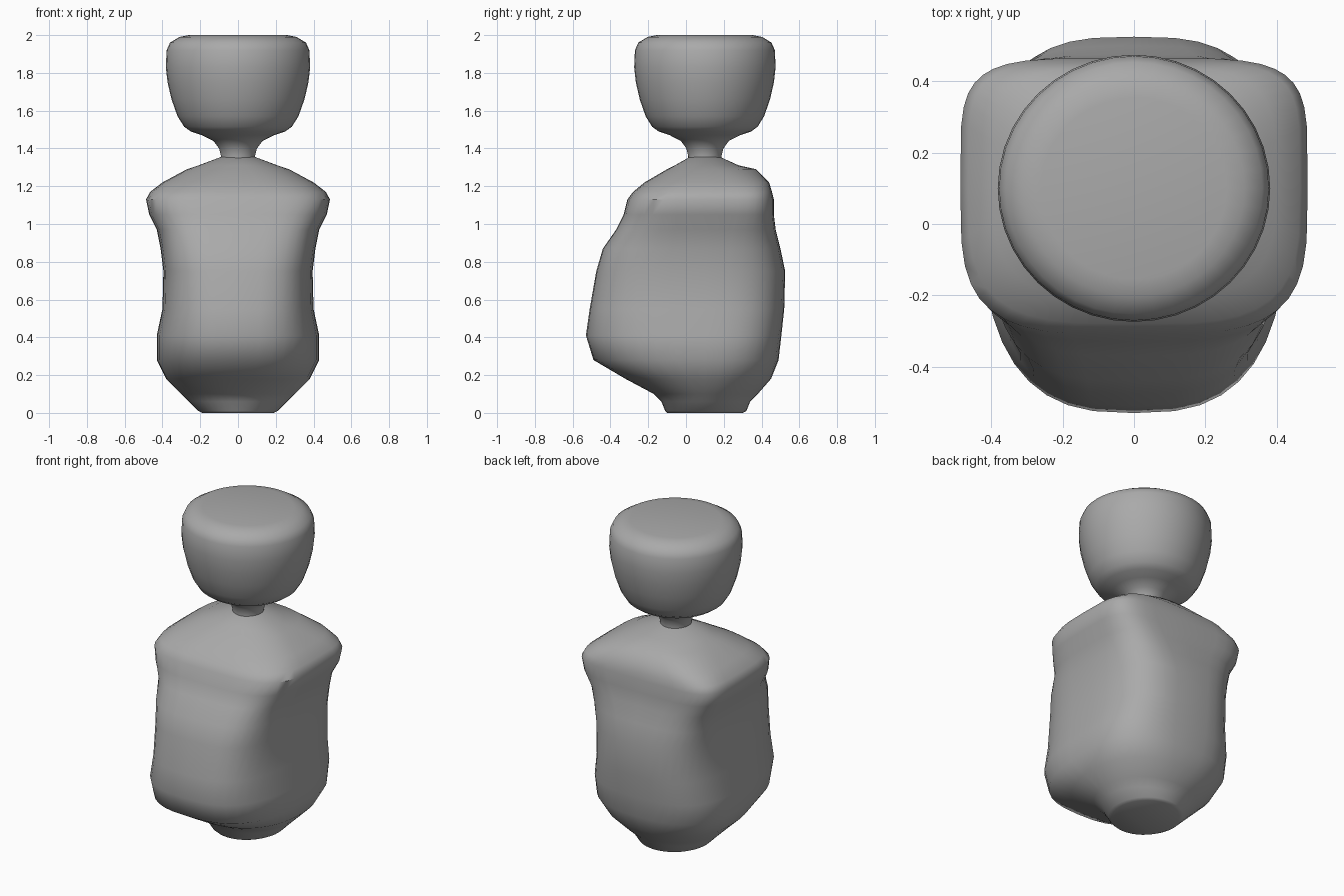
import bpy
import bmesh
from math import cos, sin, pi, copysign

default_cube = bpy.data.objects.get("Cube")
if default_cube:
    bpy.data.objects.remove(default_cube, do_unlink=True)

SEGMENTS = 40
AXIS_Y = 0.1

grey = bpy.data.materials.new("plain grey")
grey.use_nodes = True
colour = (0.4, 0.4, 0.4, 1)
grey.diffuse_color = colour
grey.node_tree.nodes["Principled BSDF"].inputs["Base Color"].default_value = colour


def power(value, exponent):
    """Signed power, used to square off a circle."""
    return copysign(abs(value) ** exponent, value)


def section(z, half_width, front, back, front_square, back_square):
    """Rounded-box outline with separate front and back depth and squareness."""
    points = []
    for step in range(SEGMENTS):
        angle = 2 * pi * step / SEGMENTS
        is_back = sin(angle) > 0
        depth = back - AXIS_Y if is_back else AXIS_Y - front
        square = back_square if is_back else front_square
        x = half_width * power(cos(angle), 2 / square)
        y = AXIS_Y + depth * power(sin(angle), 2 / square)
        points.append((x, y, z))
    return points


def loft(name, sections):
    """Skin a stack of outlines and close both ends."""
    bm = bmesh.new()
    rings = [[bm.verts.new(point) for point in outline] for outline in sections]
    for lower, upper in zip(rings, rings[1:]):
        for i in range(SEGMENTS):
            j = (i + 1) % SEGMENTS
            bm.faces.new((lower[i], lower[j], upper[j], upper[i]))
    bm.faces.new(list(reversed(rings[0])))
    bm.faces.new(rings[-1])
    bmesh.ops.recalc_face_normals(bm, faces=bm.faces)
    mesh = bpy.data.meshes.new(name)
    bm.to_mesh(mesh)
    bm.free()
    mesh.materials.append(grey)
    part = bpy.data.objects.new(name, mesh)
    bpy.context.collection.objects.link(part)
    bpy.ops.object.select_all(action="DESELECT")
    part.select_set(True)
    bpy.context.view_layer.objects.active = part
    bpy.ops.object.shade_smooth_by_angle(angle=pi / 4)
    return part


# Body: height, half width, front, back, front squareness, back squareness
body_profile = [
    (0, 0.19, -0.1, 0.3, 2, 2),
    (0.01, 0.21, -0.11, 0.32, 2, 2),
    (0.06, 0.26, -0.13, 0.34, 2, 2),
    (0.1, 0.3, -0.17, 0.38, 2.1, 2.1),
    (0.18, 0.38, -0.32, 0.45, 2.4, 2.3),
    (0.28, 0.43, -0.49, 0.49, 2.7, 2.6),
    (0.41, 0.43, -0.53, 0.505, 2.8, 2.8),
    (0.55, 0.4, -0.51, 0.52, 3, 2.9),
    (0.75, 0.395, -0.475, 0.525, 3.2, 3),
    (0.87, 0.41, -0.44, 0.5, 3.3, 3.4),
    (0.97, 0.43, -0.37, 0.475, 3.4, 4),
    (1.05, 0.47, -0.33, 0.465, 3.6, 4.8),
    (1.13, 0.487, -0.31, 0.465, 3.7, 5),
    (1.17, 0.465, -0.28, 0.455, 3.5, 5),
    (1.22, 0.4, -0.22, 0.44, 3, 4),
    (1.29, 0.27, -0.1, 0.37, 2.4, 2.6),
    (1.31, 0.21, -0.06, 0.28, 2.2, 2.2),
    (1.355, 0.09, 0.02, 0.18, 2, 2),
]
loft("body", [section(*row) for row in body_profile])

# Neck flaring into a flat-topped head: height, radius
head_profile = [
    (1.33, 0.09), (1.36, 0.09), (1.4, 0.1), (1.44, 0.13), (1.47, 0.19),
    (1.49, 0.25), (1.515, 0.285), (1.57, 0.32), (1.66, 0.352),
    (1.75, 0.373), (1.83, 0.382), (1.92, 0.378), (1.96, 0.36),
    (1.99, 0.31), (2, 0.26),
]
loft("neck_and_head", [
    section(z, radius, AXIS_Y - radius * 0.98, AXIS_Y + radius * 0.98, 2, 2)
    for z, radius in head_profile
])
